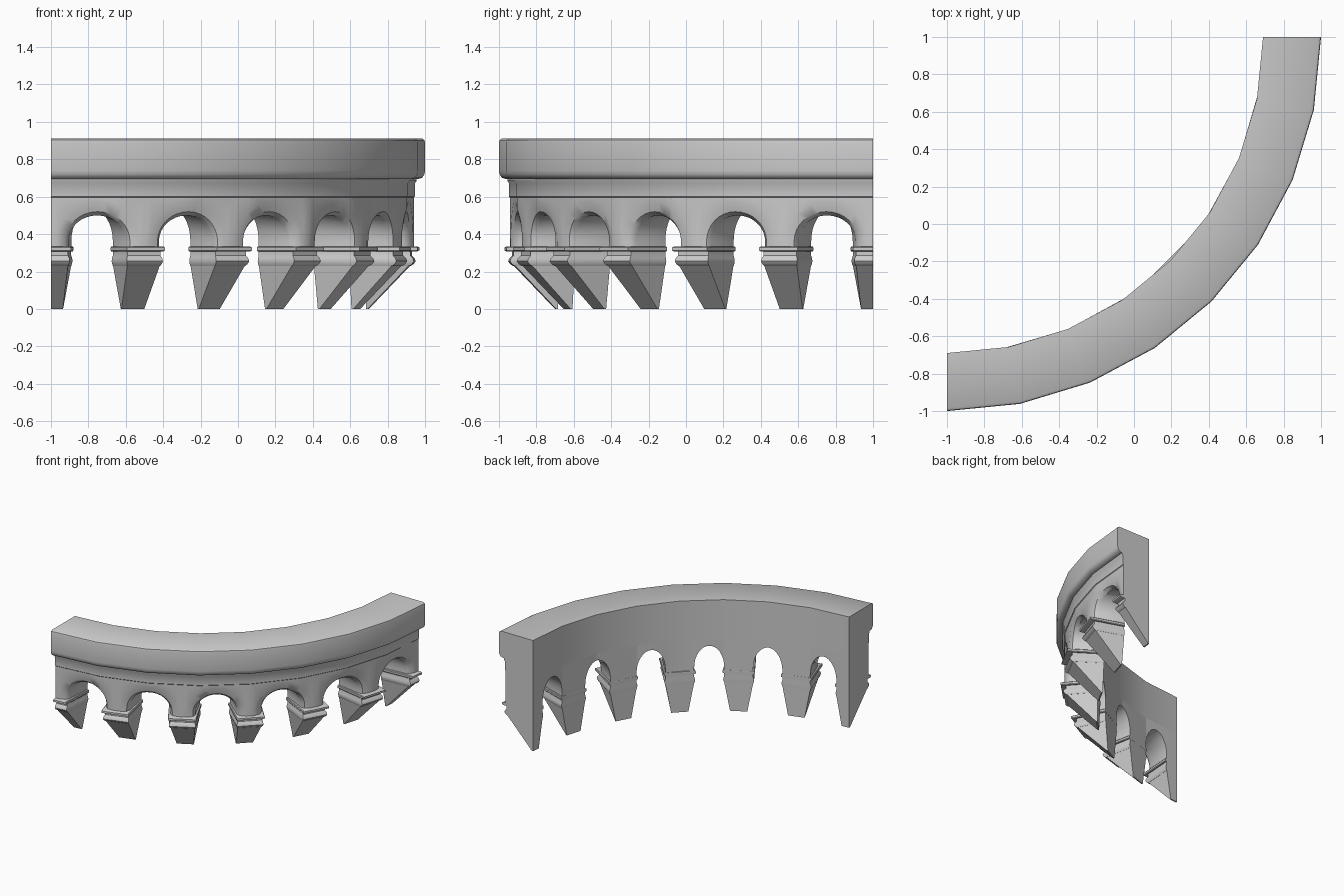
import bpy, bmesh, math
from math import sin, cos, pi, radians

if "Cube" in bpy.data.objects:
    bpy.data.objects.remove(bpy.data.objects["Cube"])

QUARTER = pi / 2
STEP = QUARTER / 8          # the curved wall is made of 8 flat facets
BAYS = 6
BAY = QUARTER / BAYS
R_IN = 1.69


def polar(a, r, z):
    """Point on the faceted arc around (-1, 1); angle starts facing -y."""
    a = min(max(a, 0), QUARTER)
    r *= cos(STEP / 2) / cos(a % STEP - STEP / 2)
    return (-1 + r * sin(a), 1 - r * cos(a), z)


def loft(bm, sections):
    """Skin a row of closed cross-sections and cap both ends."""
    rows = [[bm.verts.new(p) for p in s] for s in sections]
    n = len(rows[0])
    for s, t in zip(rows, rows[1:]):
        for i in range(n):
            j = (i + 1) % n
            bm.faces.new((s[i], s[j], t[j], t[i]))
    bm.faces.new(rows[0])
    bm.faces.new(rows[-1][::-1])


def finish(bm, name, angle=40):
    bmesh.ops.remove_doubles(bm, verts=bm.verts, dist=1e-4)
    bmesh.ops.dissolve_degenerate(bm, edges=bm.edges, dist=1e-4)
    bmesh.ops.recalc_face_normals(bm, faces=bm.faces)
    me = bpy.data.meshes.new(name)
    bm.to_mesh(me)
    bm.free()
    ob = bpy.data.objects.new(name, me)
    bpy.context.collection.objects.link(ob)
    bpy.ops.object.select_all(action='DESELECT')
    ob.select_set(True)
    bpy.context.view_layer.objects.active = ob
    bpy.ops.object.shade_smooth_by_angle(angle=radians(angle))
    return ob


def sweep(name, profile):
    bm = bmesh.new()
    loft(bm, [[polar(i * STEP, r, z) for r, z in profile] for i in range(9)])
    return finish(bm, name)


# Parapet with rounded outer edges, and the string course below it
sweep("parapet", [(R_IN, .695), (1.965, .695), (1.985, .702), (1.997, .72), (2, .74),
                  (2, .89), (1.997, .902), (1.985, .91), (R_IN, .91)])
sweep("string_course", [(R_IN, .59), (1.935, .59), (1.945, .60), (1.945, .67),
                        (1.955, .685), (1.955, .695), (R_IN, .695)])

# Arcade: flared arches, each ring = (half width, crown height, radius)
RINGS = [(.22, .575, 1.94), (.175, .52, 1.925), (.155, .50, 1.895), (.112, .535, R_IN)]
BASE, SPRING, TOP, N = .33, .36, .595, 16
bm = bmesh.new()
sections = []
for b in range(BAYS):
    mid = (b + .5) * BAY

    def section(offset, height):
        low = [polar(mid + offset(w / r), r, height(c)) for w, c, r in RINGS]
        wf, _, rf = RINGS[0]
        wb, _, rb = RINGS[-1]
        return low + [polar(mid + offset(wb / rb), rb, TOP),
                      polar(mid + offset(wf / rf), rf, TOP)]

    sections.append(section(lambda w: -BAY / 2, lambda c: BASE))
    sections.append(section(lambda w: -w, lambda c: BASE))
    for k in range(N + 1):
        t = pi * k / N
        sections.append(section(lambda w: -w * cos(t),
                                lambda c: SPRING + (c - SPRING) * sin(t)))
    sections.append(section(lambda w: w, lambda c: BASE))
sections.append(section(lambda w: BAY / 2, lambda c: BASE))
loft(bm, sections)
finish(bm, "arcade")

# Corbels: (height, front radius, front half width, back half width)
WEDGE = [(0, 1.70, .064, .065), (.24, 1.93, .092, .110)]
NECK = [(.23, 1.925, .092, .109), (.24, 1.94, .097, .113), (.255, 1.95, .101, .116),
        (.27, 1.945, .099, .114), (.285, 1.93, .092, .109), (.312, 1.93, .092, .109)]
BAND = [(.308, 1.96, .102, .118), (.313, 1.97, .107, .121),
        (.328, 1.97, .107, .121), (.333, 1.96, .102, .118)]


def stacked(name, layers):
    bm = bmesh.new()
    for k in range(BAYS + 1):
        a = k * BAY
        loft(bm, [[polar(a - f / r, r, z), polar(a + f / r, r, z),
                   polar(a + w / R_IN, R_IN, z), polar(a - w / R_IN, R_IN, z)]
                  for z, r, f, w in layers])
    return finish(bm, name)


stacked("corbel_wedges", WEDGE)
stacked("corbel_necks", NECK)
stacked("corbel_bands", BAND)
